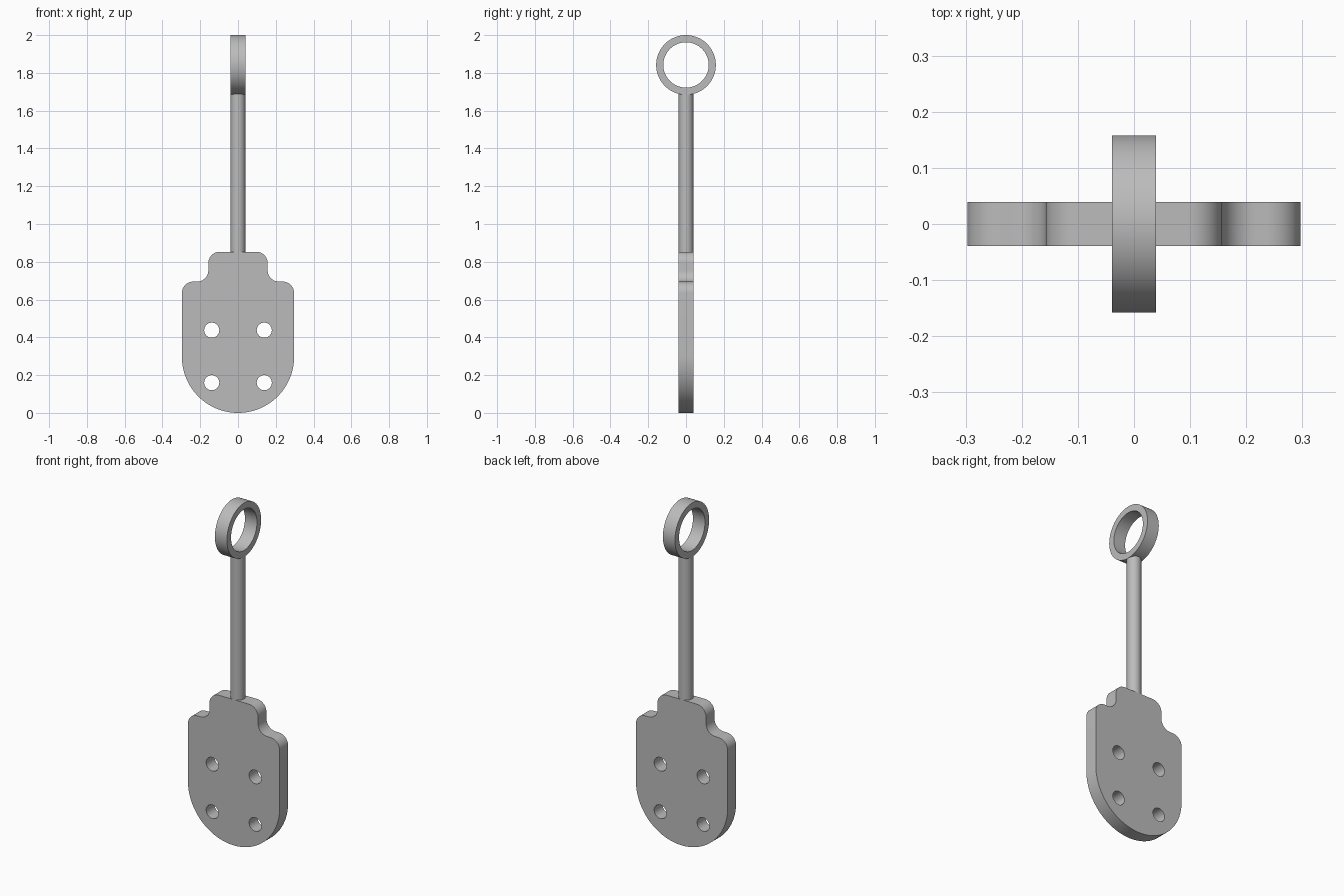
import bpy, bmesh
from math import sin, cos, pi, radians
from mathutils import Matrix

cube = bpy.data.objects.get("Cube")
if cube:
    bpy.data.objects.remove(cube, do_unlink=True)

HALF = 0.039            # half thickness shared by plate, rod and ring

steel = bpy.data.materials.new("grey metal")
steel.use_nodes = True
GREY = (0.5, 0.5, 0.5, 1)
steel.diffuse_color = GREY
steel.node_tree.nodes["Principled BSDF"].inputs["Base Color"].default_value = GREY


def arc(cx, cy, r, start, end, steps):
    """Points on an arc, angles in degrees."""
    angles = [radians(start + (end - start) * i / steps) for i in range(steps + 1)]
    return [(cx + r * cos(a), cy + r * sin(a)) for a in angles]


def circle(cx, cy, r, steps):
    return arc(cx, cy, r, 0, 360, steps)[:-1]


def extruded(name, loops, turn):
    """Fill the loops (inner ones become holes) and give them thickness."""
    curve = bpy.data.curves.new(name, "CURVE")
    curve.dimensions = "2D"
    curve.fill_mode = "BOTH"
    curve.extrude = HALF
    for loop in loops:
        spline = curve.splines.new("POLY")
        spline.points.add(len(loop) - 1)
        for point, (x, y) in zip(spline.points, loop):
            point.co = (x, y, 0, 1)
        spline.use_cyclic_u = True
    helper = bpy.data.objects.new(name + " outline", curve)
    bpy.context.collection.objects.link(helper)
    bpy.context.view_layer.update()
    mesh = bpy.data.meshes.new_from_object(
        helper.evaluated_get(bpy.context.evaluated_depsgraph_get()))
    bpy.data.objects.remove(helper, do_unlink=True)
    bm = bmesh.new()
    bm.from_mesh(mesh)
    bmesh.ops.remove_doubles(bm, verts=bm.verts, dist=0.0002)
    bmesh.ops.transform(bm, matrix=turn, verts=bm.verts)
    bmesh.ops.recalc_face_normals(bm, faces=bm.faces)
    bm.to_mesh(mesh)
    bm.free()
    return finish(name, mesh)


def finish(name, mesh):
    mesh.name = name
    mesh.materials.clear()
    mesh.materials.append(steel)
    obj = bpy.data.objects.new(name, mesh)
    bpy.context.collection.objects.link(obj)
    bpy.ops.object.select_all(action="DESELECT")
    obj.select_set(True)
    bpy.context.view_layer.objects.active = obj
    bpy.ops.object.shade_smooth_by_angle(angle=radians(35))
    return obj


upright = Matrix.Rotation(pi / 2, 4, "X")                 # outline x, y -> x, z
sideways = Matrix.Rotation(pi / 2, 4, "Z") @ upright      # outline x, y -> y, z

# Shield-shaped plate: right half of the outline, then mirrored
W, NECK, TOP, SHOULDER, R = 0.297, 0.157, 0.853, 0.695, 0.06
half = arc(0, W, W, -90, 0, 24)
half += arc(W - R, SHOULDER - R, R, 0, 90, 10)
half += arc(NECK + R, SHOULDER + R, R, 270, 180, 10)
half += arc(NECK - R, TOP - R, R, 0, 90, 10)
outline = half + [(-x, y) for x, y in reversed(half[1:])]
holes = [circle(sx * 0.139, z, 0.04, 32) for sx in (-1, 1) for z in (0.16, 0.438)]
extruded("plate", [outline] + holes, upright)

# Ring at the top, its hole running left to right
RING_R, RING_Z = 0.158, 1.842
extruded("ring", [circle(0, RING_Z, RING_R, 64), circle(0, RING_Z, 0.12, 64)], sideways)

# Round rod joining plate and ring
low, high = TOP - 0.01, RING_Z - 0.127
bm = bmesh.new()
bmesh.ops.create_cone(bm, cap_ends=True, segments=32, radius1=HALF, radius2=HALF,
                      depth=high - low,
                      matrix=Matrix.Translation((0, 0, (low + high) / 2)))
rod_mesh = bpy.data.meshes.new("rod")
bm.to_mesh(rod_mesh)
bm.free()
finish("rod", rod_mesh)
